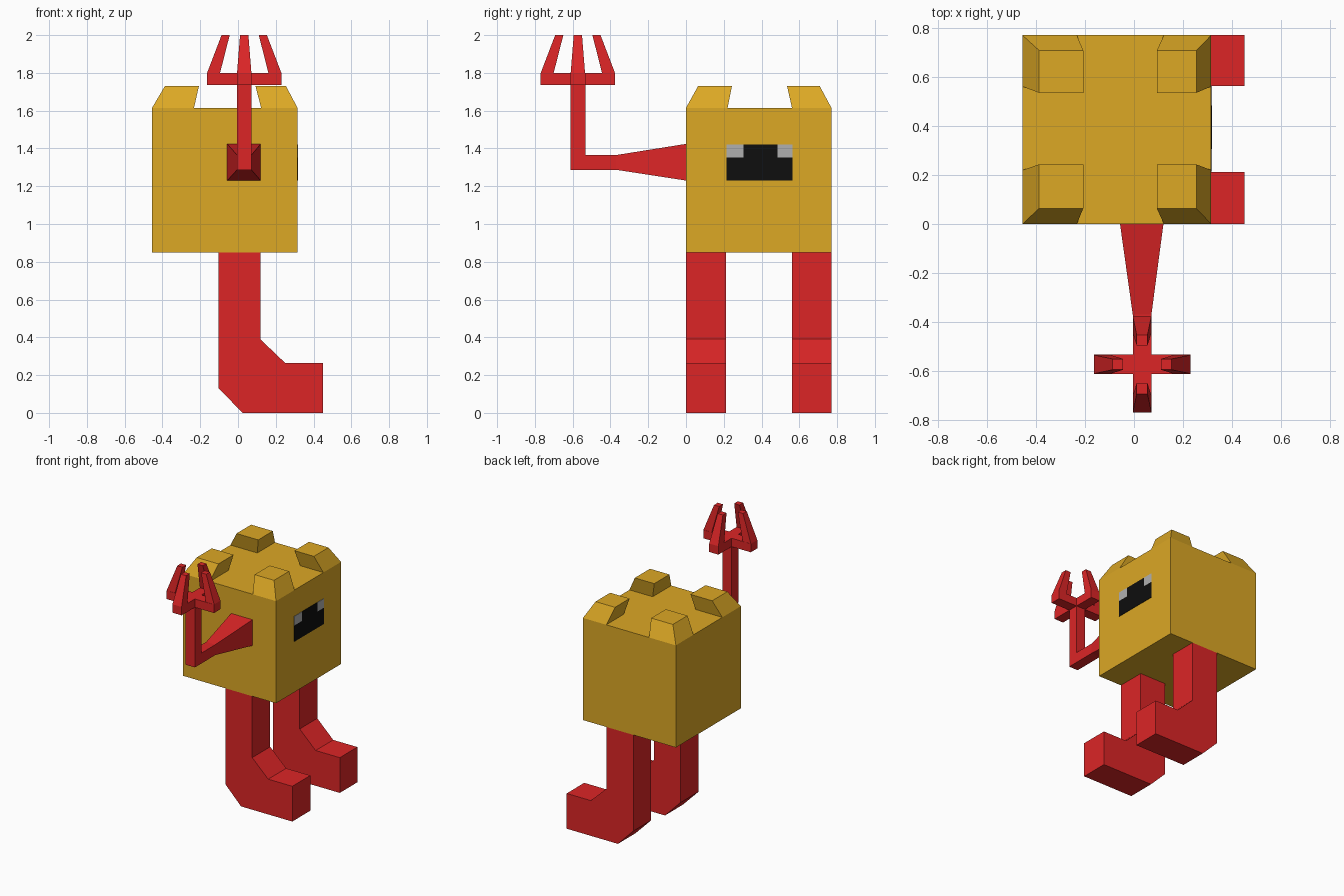
import bpy
import bmesh

cube = bpy.data.objects.get("Cube")
if cube:
    bpy.data.objects.remove(cube, do_unlink=True)


def material(name, rgb):
    """Flat material from sRGB 0-255 values."""
    lin = [((c / 255 + 0.055) / 1.055) ** 2.4 if c > 10 else c / 255 / 12.92 for c in rgb]
    m = bpy.data.materials.new(name)
    m.use_nodes = True
    m.diffuse_color = (*lin, 1)
    bsdf = m.node_tree.nodes["Principled BSDF"]
    bsdf.inputs["Base Color"].default_value = (*lin, 1)
    bsdf.inputs["Roughness"].default_value = 0.8
    return m


GOLD = material("gold", (220, 168, 37))
RED = material("red", (220, 37, 38))
BLACK = material("eye black", (14, 14, 14))
GREY = material("eye grey", (176, 176, 176))


def place(axis, u, v, w):
    """Put cross-section point (u, v) at height w along the axis."""
    return {"x": (w, u, v), "y": (u, w, v), "z": (u, v, w)}[axis]


def loft(name, axis, sections, mat):
    """Solid through matching outlines: sections are (position, [(u, v), ...])."""
    bm = bmesh.new()
    rings = [[bm.verts.new(place(axis, u, v, w)) for u, v in pts] for w, pts in sections]
    n = len(rings[0])
    for a, b in zip(rings, rings[1:]):
        for i in range(n):
            j = (i + 1) % n
            bm.faces.new((a[i], a[j], b[j], b[i]))
    bm.faces.new(rings[0])
    bm.faces.new(rings[-1])
    bmesh.ops.recalc_face_normals(bm, faces=bm.faces)
    mesh = bpy.data.meshes.new(name)
    bm.to_mesh(mesh)
    bm.free()
    mesh.materials.append(mat)
    obj = bpy.data.objects.new(name, mesh)
    bpy.context.collection.objects.link(obj)
    return obj


def prism(name, axis, w0, w1, pts, mat):
    return loft(name, axis, [(w0, pts), (w1, pts)], mat)


def rect(u0, u1, v0, v1):
    return [(u0, v0), (u1, v0), (u1, v1), (u0, v1)]


# Body block
X0, X1, Y0, Y1 = -0.455, 0.315, 0.0, 0.77
prism("body", "z", 0.85, 1.615, rect(X0, X1, Y0, Y1), GOLD)

# Four corner horns leaning inwards: (base range, top range) per side
horn_x = {"right": ((X0, -0.233), (-0.387, -0.207)),
          "left": ((0.122, X1), (0.093, 0.254))}
horn_y = {"front": ((Y0, 0.22), (0.064, 0.243)),
          "back": ((0.561, Y1), (0.535, 0.708))}
for sx, (bx, tx) in horn_x.items():
    for sy, (by, ty) in horn_y.items():
        loft(f"horn_{sy}_{sx}", "z",
             [(1.615, rect(*bx, *by)), (1.73, rect(*tx, *ty))], GOLD)

# Bent legs with feet towards +x
leg = [(-0.103, 0.85), (0.118, 0.85), (0.118, 0.39), (0.25, 0.264),
       (0.45, 0.264), (0.45, 0), (0.025, 0), (-0.103, 0.13)]
prism("leg_front", "y", Y0, 0.213, leg, RED)
prism("leg_back", "y", 0.562, Y1, leg, RED)

# Eye: black plate with a grey square in each upper corner
ya, yb, yc, yd = 0.215, 0.305, 0.484, 0.565
za, zb, zc = 1.23, 1.352, 1.42
black = [(ya, za), (yd, za), (yd, zb), (yc, zb), (yc, zc), (yb, zc), (yb, zb), (ya, zb)]
prism("eye", "x", X1, X1 + 0.003, black, BLACK)
prism("eye_highlight_front", "x", X1, X1 + 0.003, rect(ya, yb, zb, zc), GREY)
prism("eye_highlight_back", "x", X1, X1 + 0.003, rect(yc, yd, zb, zc), GREY)

# Tapered arm on the front face
sx0, sx1 = -0.005, 0.071
wrist = rect(sx0, sx1, 1.287, 1.365)
loft("arm", "y", [(0, rect(-0.057, 0.12, 1.23, 1.424)), (-0.37, wrist), (-0.612, wrist)], RED)

# Trident shaft and plus-shaped crosspiece
sy0, sy1 = -0.612, -0.533
prism("trident_shaft", "z", 1.365, 1.737, rect(sx0, sx1, sy0, sy1), RED)
cx, cy, reach = 0.033, -0.5725, 0.1965
plus = [(cx - reach, sy0), (sx0, sy0), (sx0, cy - reach), (sx1, cy - reach),
        (sx1, sy0), (cx + reach, sy0), (cx + reach, sy1), (sx1, sy1),
        (sx1, cy + reach), (sx0, cy + reach), (sx0, sy1), (cx - reach, sy1)]
prism("trident_crosspiece", "z", 1.737, 1.80, plus, RED)

# Four prongs curving towards the centre: (height, inner, outer, half width)
prong = [(1.80, 0.128, reach, 0.038), (2.0, 0.077, 0.12, 0.022)]
for name, dx, dy in (("left", 1, 0), ("right", -1, 0), ("front", 0, -1), ("back", 0, 1)):
    sections = []
    for z, inner, outer, h in prong:
        sections.append((z, [(cx + dx * r - dy * s, cy + dy * r + dx * s)
                             for r, s in rect(inner, outer, -h, h)]))
    loft(f"trident_prong_{name}", "z", sections, RED)
